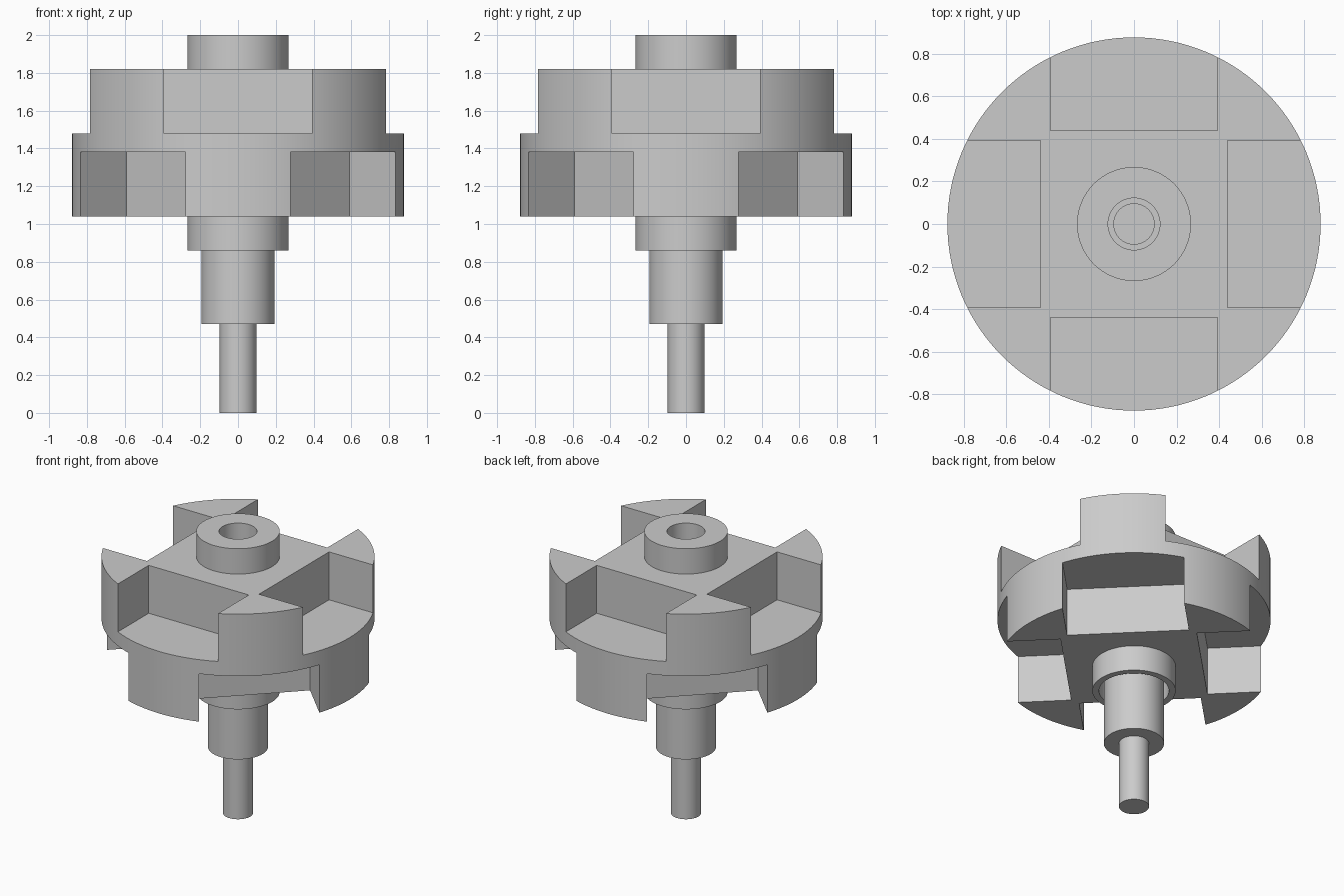
import bpy
import bmesh
from math import pi, radians
from mathutils import Matrix, Vector

cube = bpy.data.objects.get("Cube")
if cube:
    bpy.data.objects.remove(cube, do_unlink=True)

grey = bpy.data.materials.new("plain grey")
grey.use_nodes = True
colour = (0.6, 0.6, 0.6, 1)
grey.diffuse_color = colour
grey.node_tree.nodes["Principled BSDF"].inputs["Base Color"].default_value = colour


def make_object(name, bm):
    bmesh.ops.recalc_face_normals(bm, faces=bm.faces)
    mesh = bpy.data.meshes.new(name)
    bm.to_mesh(mesh)
    bm.free()
    mesh.materials.append(grey)
    obj = bpy.data.objects.new(name, mesh)
    bpy.context.collection.objects.link(obj)
    return obj


def lathe(name, profile, closed, segments=128):
    """Spin (radius, height) points round the z axis."""
    bm = bmesh.new()
    verts = [bm.verts.new((r, 0, z)) for r, z in profile]
    edges = [bm.edges.new(pair) for pair in zip(verts, verts[1:])]
    if closed:
        edges.append(bm.edges.new((verts[-1], verts[0])))
    bmesh.ops.spin(bm, geom=verts + edges, cent=(0, 0, 0), axis=(0, 0, 1),
                   angle=2 * pi, steps=segments, use_merge=True)
    bmesh.ops.remove_doubles(bm, verts=bm.verts, dist=0.0001)
    return make_object(name, bm)


def smooth(obj):
    bpy.ops.object.select_all(action='DESELECT')
    obj.select_set(True)
    bpy.context.view_layer.objects.active = obj
    bpy.ops.object.shade_smooth_by_angle(angle=radians(30))


# Disc with its hub, through bore and recess for the sleeve
disc, hub, bore, recess = 0.878, 0.268, 0.122, 0.225
rotor = lathe("slotted_rotor", [
    (bore, 2.0), (hub, 2.0), (hub, 1.82), (disc, 1.82), (disc, 1.04),
    (hub, 1.04), (hub, 0.86), (recess, 0.86), (recess, 1.2), (bore, 1.2)], True)

# Eight slot cutters: four above, four below turned by an eighth
bm = bmesh.new()
inner, outer, half_width = 0.44, 1.1, 0.393
for low, high, turn in ((1.48, 1.95, 0), (0.92, 1.38, 45)):
    for quarter in range(4):
        spin = Matrix.Rotation(radians(turn + 90 * quarter), 4, 'Z')
        place = Matrix.Translation(Vector(((inner + outer) / 2, 0, (low + high) / 2)))
        size = Matrix.Diagonal((outer - inner, 2 * half_width, high - low, 1))
        bmesh.ops.create_cube(bm, size=1, matrix=spin @ place @ size)
cutter = make_object("slot_cutter", bm)
cutter.hide_render = True

cut = rotor.modifiers.new("slots", 'BOOLEAN')
cut.operation = 'DIFFERENCE'
cut.solver = 'EXACT'
cut.object = cutter
bpy.context.view_layer.objects.active = rotor
bpy.ops.object.modifier_apply(modifier=cut.name)
bpy.data.objects.remove(cutter, do_unlink=True)
smooth(rotor)

# Stepped spindle: thin shaft with a thicker sleeve seated in the hub
shaft, sleeve = 0.097, 0.194
spindle = lathe("spindle", [
    (0, 0), (shaft, 0), (shaft, 0.47), (sleeve, 0.47), (sleeve, 1.21),
    (shaft, 1.21), (shaft, 1.5), (0, 1.5)], False, 64)
smooth(spindle)
